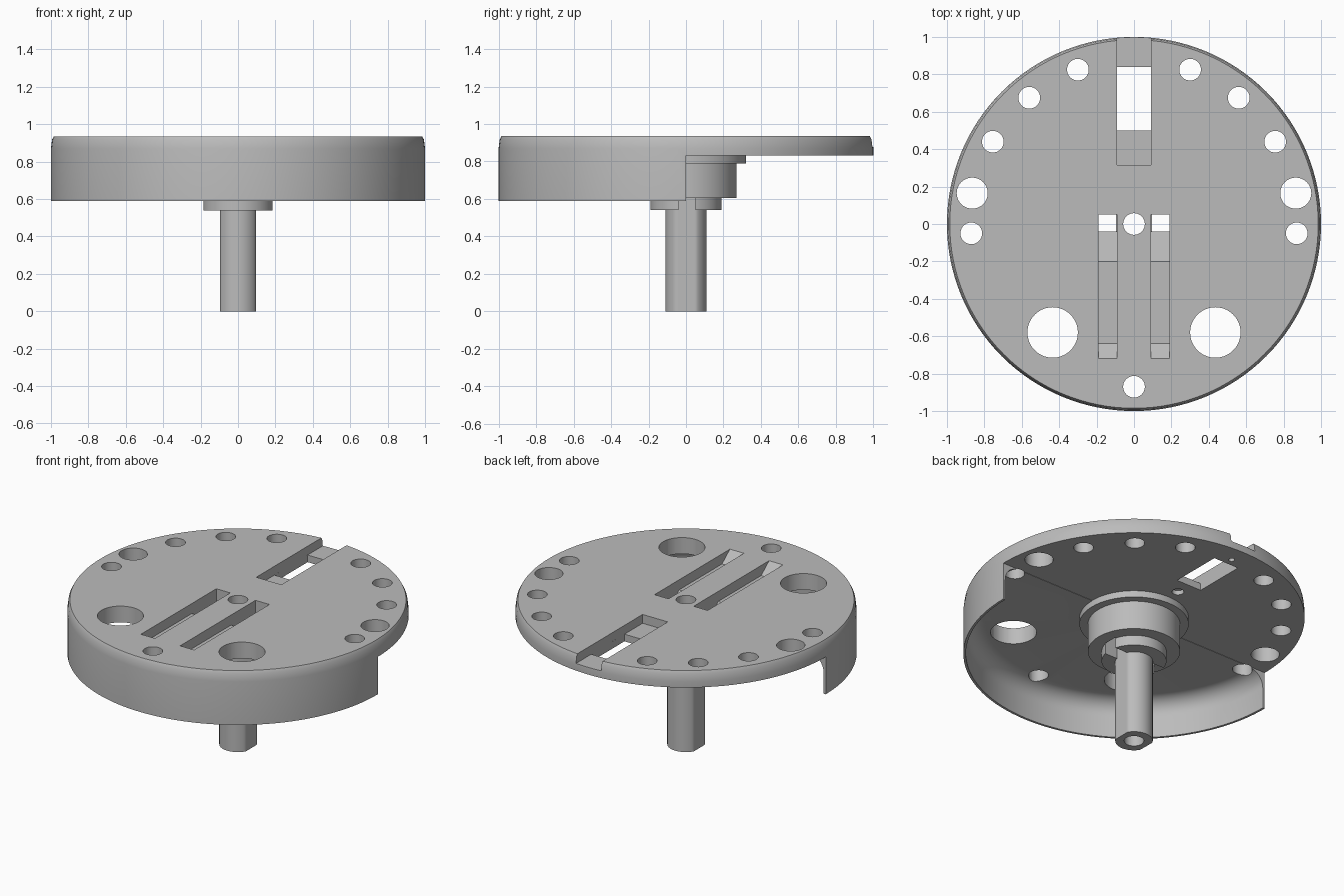
import bpy, bmesh, math
from mathutils import Matrix

if "Cube" in bpy.data.objects:
    bpy.data.objects.remove(bpy.data.objects["Cube"])

grey = bpy.data.materials.new("plain grey")
grey.diffuse_color = (0.5, 0.5, 0.5, 1)
grey.use_nodes = True
grey.node_tree.nodes["Principled BSDF"].inputs["Base Color"].default_value = grey.diffuse_color


def make_object(name, bm):
    bmesh.ops.remove_doubles(bm, verts=bm.verts, dist=1e-5)
    bmesh.ops.recalc_face_normals(bm, faces=bm.faces)
    mesh = bpy.data.meshes.new(name)
    bm.to_mesh(mesh)
    bm.free()
    mesh.materials.append(grey)
    ob = bpy.data.objects.new(name, mesh)
    bpy.context.collection.objects.link(ob)
    return ob


def lathe(name, profile, steps=128):
    """Revolve an (r, z) profile about the z axis."""
    bm = bmesh.new()
    vs = [bm.verts.new((r, 0, z)) for r, z in profile]
    es = [bm.edges.new(p) for p in zip(vs, vs[1:])]
    bmesh.ops.spin(bm, geom=vs + es, cent=(0, 0, 0), axis=(0, 0, 1),
                   angle=math.tau, steps=steps)
    return make_object(name, bm)


def prism(name, points, offset):
    """Extrude a closed 3D outline along an offset vector."""
    bm = bmesh.new()
    face = bm.faces.new([bm.verts.new(p) for p in points])
    new = bmesh.ops.extrude_face_region(bm, geom=[face], use_keep_orig=True)["geom"]
    bmesh.ops.translate(bm, vec=offset,
                        verts=[v for v in new if isinstance(v, bmesh.types.BMVert)])
    return make_object(name, bm)


def box(name, x0, x1, y0, y1, z0, z1):
    return prism(name, [(x0, y0, z0), (x1, y0, z0), (x1, y1, z0), (x0, y1, z0)],
                 (0, 0, z1 - z0))


def rod(name, x, y, r, z0, z1, n=40):
    bm = bmesh.new()
    bmesh.ops.create_cone(bm, cap_ends=True, segments=n, radius1=r, radius2=r,
                          depth=z1 - z0,
                          matrix=Matrix.Translation((x, y, (z0 + z1) / 2)))
    return make_object(name, bm)


def cut(ob, cutters):
    bpy.context.view_layer.objects.active = ob
    for c in cutters:
        c.hide_render = True
        m = ob.modifiers.new("cut", 'BOOLEAN')
        m.operation, m.solver, m.object = 'DIFFERENCE', 'EXACT', c
        bpy.ops.object.modifier_apply(modifier=m.name)


# Round plate with a skirt and an inner fillet
fillet = [(0.88 + 0.105 * math.sin(a), 0.725 + 0.105 * math.cos(a))
          for a in [math.pi / 2 * (1 - i / 8) for i in range(9)]]
plate = lathe("plate_and_skirt",
              [(0, 0.935), (0.985, 0.935), (0.994, 0.918), (1, 0.87), (1, 0.59),
               (0.985, 0.59)] + fillet + [(0, 0.83)])

# Stepped hub below the plate: flange, drum, collar
hub = lathe("hub", [(0, 0.85), (0.32, 0.85), (0.32, 0.79), (0.27, 0.79),
                    (0.27, 0.605), (0.19, 0.605), (0.19, 0.54), (0, 0.54)], 96)

# Shaft with a flat on each side
outline = []
for i in range(64):
    a = math.tau * i / 64
    outline.append((max(-0.095, min(0.095, 0.11 * math.cos(a))),
                    0.11 * math.sin(a), 0))
shaft = prism("shaft", outline, (0, 0, 0.7))

# Shared cutters: centre bore and two channels that drop through the hub
bore = rod("bore_cutter", 0, 0, 0.058, -0.1, 1.1)
side = [(-0.735, 0.947), (-0.64, 0.87), (-0.2, 0.87), (-0.04, 0.71),
        (-0.04, 0.45), (0.05, 0.45), (0.05, 1.0), (-0.735, 1.0)]
channels = [prism("channel_cutter", [(x, y, z) for y, z in side], (0.1, 0, 0))
            for x in (0.09, -0.19)]

# Plate cutters: open rear half of the skirt, rear slot, round holes
plate_cutters = [box("rear_cutter", -1.2, 1.2, 0, 1.2, 0.4, 0.832),
                 box("slot_cutter", -0.09, 0.09, 0.315, 1.2, 0.878, 1.1),
                 box("window_cutter", -0.0899, 0.0899, 0.50, 0.84, 0.7, 1.0),
                 rod("pin_cutter", 0, 0.40, 0.035, 0.7, 0.86, 24),
                 rod("pin_cutter", 0, 0.89, 0.018, 0.7, 0.86, 24),
                 rod("hole_cutter", 0, -0.87, 0.058, 0.4, 1.1)]
for x, y, r in [(0.30, 0.825, 0.058), (0.56, 0.675, 0.058), (0.755, 0.44, 0.058),
                (0.87, -0.05, 0.058), (0.865, 0.165, 0.083), (0.435, -0.58, 0.135)]:
    for s in (1, -1):
        plate_cutters.append(rod("hole_cutter", s * x, y, r, 0.4, 1.1))

cut(plate, plate_cutters + channels + [bore])
cut(hub, channels + [bore])
cut(shaft, [bore])

for c in plate_cutters + channels + [bore]:
    bpy.data.objects.remove(c)

# Smooth round walls, keep crisp edges
bpy.ops.object.select_all(action='DESELECT')
for ob in (plate, hub, shaft):
    ob.select_set(True)
bpy.context.view_layer.objects.active = plate
bpy.ops.object.shade_smooth_by_angle(angle=math.radians(30))
